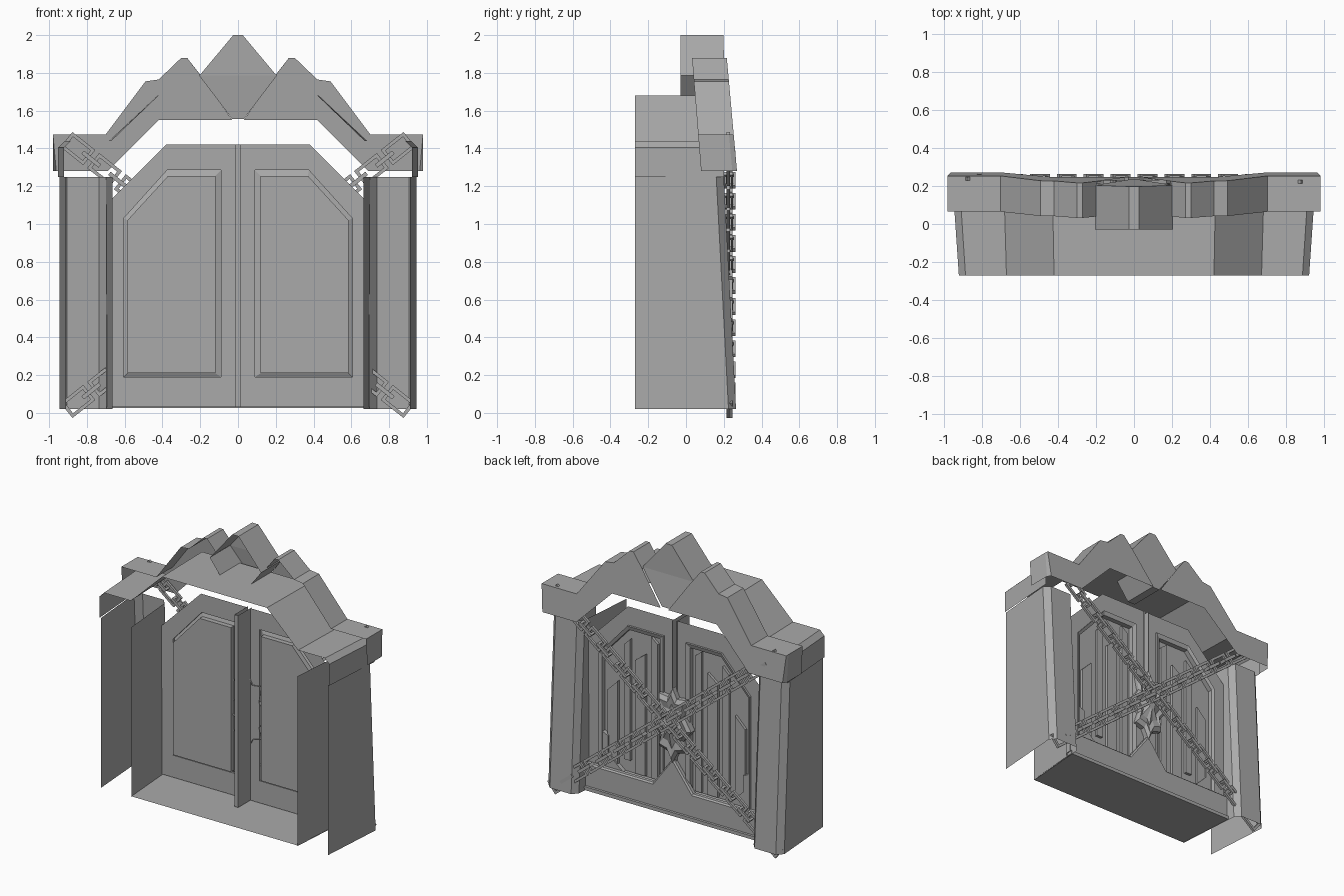
import bpy, bmesh, math
from mathutils import Matrix, Vector

if "Cube" in bpy.data.objects:
    bpy.data.objects.remove(bpy.data.objects["Cube"])

stone = bpy.data.materials.new("plain_grey")
stone.diffuse_color = (0.4, 0.4, 0.4, 1)
stone.use_nodes = True
stone.node_tree.nodes["Principled BSDF"].inputs["Base Color"].default_value = stone.diffuse_color


def finish(name, bm, mirror=False, normals=True):
    if normals:
        bmesh.ops.recalc_face_normals(bm, faces=bm.faces)
    me = bpy.data.meshes.new(name)
    bm.to_mesh(me)
    bm.free()
    me.materials.append(stone)
    ob = bpy.data.objects.new(name, me)
    bpy.context.collection.objects.link(ob)
    if mirror:
        ob.modifiers.new("mirror", 'MIRROR')
    return ob


def loft(bm, loops, closed=True, cap=False):
    """Skin a list of equally long point loops."""
    rows = [[bm.verts.new(p) for p in lp] for lp in loops]
    n = len(rows[0])
    for a, b in zip(rows, rows[1:]):
        for i in range(n if closed else n - 1):
            j = (i + 1) % n
            bm.faces.new((a[i], a[j], b[j], b[i]))
    if cap:
        bm.faces.new(rows[-1])


def flat(points, y):
    return [(x, y, z) for x, z in points]


def box(bm, lo, hi):
    c = [(a + b) / 2 for a, b in zip(lo, hi)]
    s = [b - a for a, b in zip(lo, hi)]
    bmesh.ops.create_cube(bm, size=1, matrix=Matrix.Translation(c) @ Matrix.Diagonal((*s, 1)))


# Pillars: open at the rear, chamfered and leaning at the face
def pillar_section(z, y):
    return [(.665, -.27, z), (.70, y - .04, z), (.735, y, z),
            (.905, y, z), (.945, y - .04, z), (.91, -.27, z)]


bm = bmesh.new()
loft(bm, [pillar_section(.02, .265), pillar_section(1.25, .20)], closed=False)
finish("pillars", bm, mirror=True)

# Roof sheet behind the crown
roof = [(0, 1.68), (.42, 1.68), (.67, 1.44), (.885, 1.44), (.92, 1.405), (.92, 1.25)]
bm = bmesh.new()
loft(bm, [[(x, -.27, z) for x, z in roof],
          [(x * (1.035 if x > .8 else 1.02), .2, z) for x, z in roof]], closed=False)
finish("roof_sheet", bm, mirror=True)


# Crown shells: chamfered leaning face with walls running back from chosen edges
def shell(name, pts, front, back, wall, mirror):
    bm = bmesh.new()
    vs = [bm.verts.new((x, front(x, z) - .025, z)) for x, z in pts]
    face = bm.faces.new(vs)
    for i in wall:
        a, b = vs[i], vs[(i + 1) % len(vs)]
        p, q = (bm.verts.new((v.co.x, back(v.co.z), v.co.z)) for v in (a, b))
        bm.faces.new((a, b, q, p))
    bmesh.ops.inset_region(bm, faces=[face], thickness=.018, use_even_offset=True)
    for v in face.verts:
        v.co.y += .025
    bmesh.ops.triangulate(bm, faces=[face])
    bmesh.ops.remove_doubles(bm, verts=bm.verts, dist=1e-4)
    finish(name, bm, mirror)


shell("crown_sides",
      [(.03, 1.55), (.42, 1.55), (.69, 1.28), (.98, 1.28), (.98, 1.475), (.70, 1.475),
       (.49, 1.755), (.42, 1.765), (.30, 1.88), (.27, 1.88), (.20, 1.79)],
      lambda x, z: .27 - .09 * (z - 1.28),
      lambda z: .08 - .08 * (z - 1.28), range(3, 10), True)
shell("crown_centre",
      [(-.03, 1.555), (.03, 1.555), (.205, 1.785), (.025, 2.0), (-.025, 2.0), (-.205, 1.785)],
      lambda x, z: .235 - .08 * (z - 1.55) - .06 * abs(x),
      lambda z: -.03, range(6), False)

# Door leaves with a recessed panel
leaf = [(.015, .03), (.70, .03), (.70, 1.10), (.38, 1.42), (.015, 1.42)]
rim = [(.09, .19), (.605, .19), (.605, 1.03), (.375, 1.285), (.09, 1.285)]
panel = [(.12, .21), (.585, .21), (.585, 1.02), (.37, 1.255), (.12, 1.255)]
bm = bmesh.new()
loft(bm, [flat(leaf, .12), flat(rim, .12), flat(rim, .135), flat(panel, .125),
          flat(panel, .09)], cap=True)
finish("door_leaves", bm, mirror=True)

# Planks and corner braces in the panels
bm = bmesh.new()
for x0, x1, z0, z1, slope in ((.15, .20, .22, 1.20, .04), (.25, .33, .22, 1.10, -.06),
                              (.37, .42, .30, 1.18, -.05), (.47, .55, .22, .85, -.08)):
    pts = [(x0, z0), (x1, z0), (x1, z1 + slope), (x0, z1)]
    loft(bm, [flat(pts, .09), flat(pts, .11)], cap=True)
brace = [(.42, .21), (.585, .21), (.585, .46), (.54, .44), (.54, .32), (.47, .25)]
loft(bm, [flat(brace, .09), flat(brace, .12)], cap=True)
finish("door_planks", bm, mirror=True)

# Groove between the leaves
bm = bmesh.new()
loft(bm, [[(x, y, z) for x, y in ((-.015, .135), (-.015, -.02), (.015, -.02), (.015, .135))]
          for z in (.03, 1.42)], closed=False)
finish("centre_groove", bm)

# Kick plate rising to a point in the middle
kick = [(0, .05), (.70, .05), (.70, .215), (.16, .215), (0, .43)]
kick_in = [(0, .05), (.70, .05), (.70, .205), (.155, .205), (0, .415)]
bm = bmesh.new()
loft(bm, [flat(kick, .12), flat(kick, .145), flat(kick_in, .155)])
bm.faces.new([bm.verts.new(p) for p in flat(kick_in, .155)])
finish("kick_plate", bm, mirror=True)

# Floor and sill
bm = bmesh.new()
loft(bm, [[(-.665, -.27, .025), (.665, -.27, .025)], [(-.70, .17, .025), (.70, .17, .025)],
          [(-.70, .17, .05), (.70, .17, .05)], [(-.70, .12, .055), (.70, .12, .055)]], closed=False)
finish("floor", bm)

# Pointed emblem on the doors
half = [(0, .94), (.035, .87), (.11, .88), (.09, .76), (.15, .66), (.09, .58), (.11, .50), (.04, .48), (0, .40)]
star = half + [(-x, z) for x, z in half[-2:0:-1]]


def scaled(s):
    return [(x * s, .67 + (z - .67) * s) for x, z in star]


bm = bmesh.new()
loft(bm, [flat(star, .11), flat(star, .155), flat(scaled(.85), .175),
          flat(scaled(.6), .165), flat(scaled(.2), .19)], cap=True)
finish("emblem", bm)


# Crossed chains: flat open links joined by links turned on edge
def chain(name, sign, y):
    bm = bmesh.new()
    pitch, count = .18, 13
    for i in range(count):
        c = (i - (count - 1) / 2) * pitch
        h, w, t = .068, .042, .009
        for s in (-1, 1):
            box(bm, (c - h, -t, s * w - .009), (c + h, t, s * w + .009))
            box(bm, (c + s * h - .009, -t, -w - .009), (c + s * h + .009, t, w + .009))
        if i < count - 1:
            m = c + pitch / 2
            for s in (-1, 1):
                box(bm, (m - .055, s * .02 - .006, -.011), (m + .055, s * .02 + .006, .011))
                box(bm, (m + s * .05 - .008, -.026, -.011), (m + s * .05 + .008, .026, .011))
    ob = finish(name, bm)
    ob.location = (0, y, .73)
    ob.rotation_euler = (0, -sign * math.atan2(1.39, 1.76), 0)


chain("chain_rising", 1, .223)
chain("chain_falling", -1, .237)
